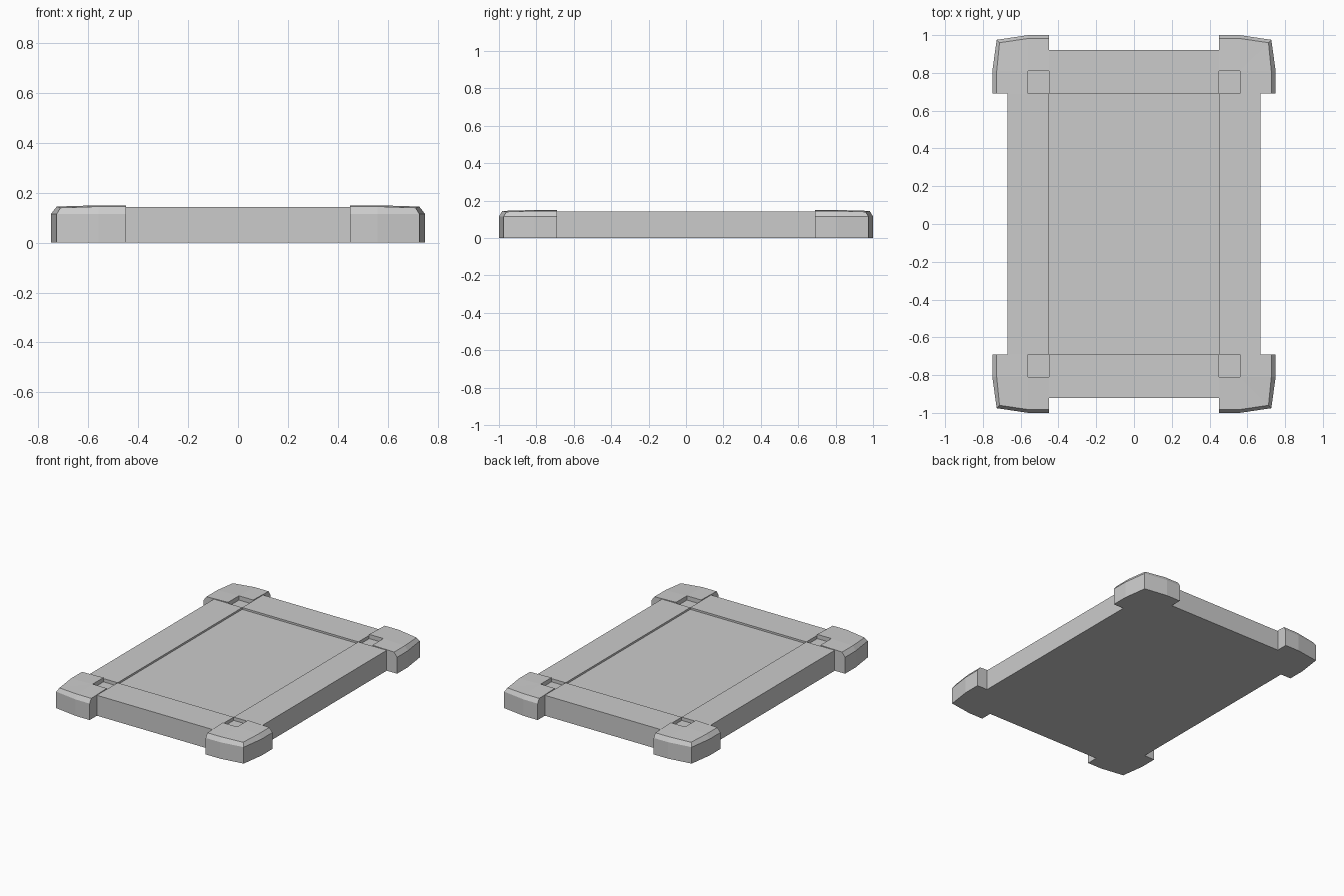
import bpy, bmesh

if "Cube" in bpy.data.objects:
    bpy.data.objects.remove(bpy.data.objects["Cube"])

BAR_TOP, PANEL_TOP = 0.143, 0.13
IX, IY = 0.45, 0.69          # inner edges of the frame


def make_object(name, bm):
    bmesh.ops.recalc_face_normals(bm, faces=bm.faces)
    me = bpy.data.meshes.new(name)
    bm.to_mesh(me)
    bm.free()
    ob = bpy.data.objects.new(name, me)
    bpy.context.collection.objects.link(ob)
    return ob


def box(name, x0, x1, y0, y1, top):
    bm = bmesh.new()
    bmesh.ops.create_cube(bm, size=1)
    for v in bm.verts:
        v.co = ((x0 + x1) / 2 + v.co.x * (x1 - x0),
                (y0 + y1) / 2 + v.co.y * (y1 - y0),
                (v.co.z + 0.5) * top)
    return make_object(name, bm)


def mirror(ob, x, y):
    m = ob.modifiers.new("mirror", 'MIRROR')
    m.use_axis = (x, y, False)
    m.use_mirror_merge = False


# recessed centre panel and raised border
box("centre_panel", -IX, IX, -IY, IY, PANEL_TOP)
mirror(box("side_border", IX, 0.67, -IY, IY, BAR_TOP), True, False)
mirror(box("end_border", -IX, IX, IY, 0.92, BAR_TOP), False, True)

# corner guard: bowed outline, chamfered rim, sloping top, square pocket
outer = [(0.75, IY), (0.75, 0.81), (0.727, 0.975), (0.56, 1.0), (IX, 1.0)]
rim = [(0.727, IY), (0.727, 0.81), (0.712, 0.96), (0.56, 0.982), (IX, 0.982)]
pocket = [(0.56, IY), (0.56, 0.81), (IX, 0.81)]

bm = bmesh.new()


def ring(points, zs):
    return [bm.verts.new((x, y, z)) for (x, y), z in zip(points, zs)]


base = ring(outer, [0] * 5)
shoulder = ring(outer, [0.115] * 5)
edge = ring(rim, [0.145, 0.145, 0.14, 0.145, 0.145])
lip = ring(pocket, [0.15] * 3)
floor = ring(pocket, [0.12] * 3)
inner_base, inner_floor, inner_top = ring([(IX, IY)] * 3, [0, 0.12, 0.13])

# outer walls and chamfer
for low, high in ((base, shoulder), (shoulder, edge)):
    for i in range(4):
        bm.faces.new((low[i], low[i + 1], high[i + 1], high[i]))
# top surface
bm.faces.new((edge[0], edge[1], lip[1], lip[0]))
bm.faces.new((edge[1], edge[2], lip[1]))
bm.faces.new((edge[2], edge[3], lip[1]))
bm.faces.new((edge[3], edge[4], lip[2], lip[1]))
# pocket walls and floor
for i in range(2):
    bm.faces.new((lip[i], lip[i + 1], floor[i + 1], floor[i]))
bm.faces.new((floor[0], floor[1], floor[2], inner_floor))
# inner walls and underside
bm.faces.new((inner_base, base[0], shoulder[0], edge[0], lip[0], floor[0], inner_floor))
bm.faces.new((inner_base, base[4], shoulder[4], edge[4], lip[2], floor[2], inner_floor))
bm.faces.new(base + [inner_base])
bm.verts.remove(inner_top)
mirror(make_object("corner_guard", bm), True, True)
